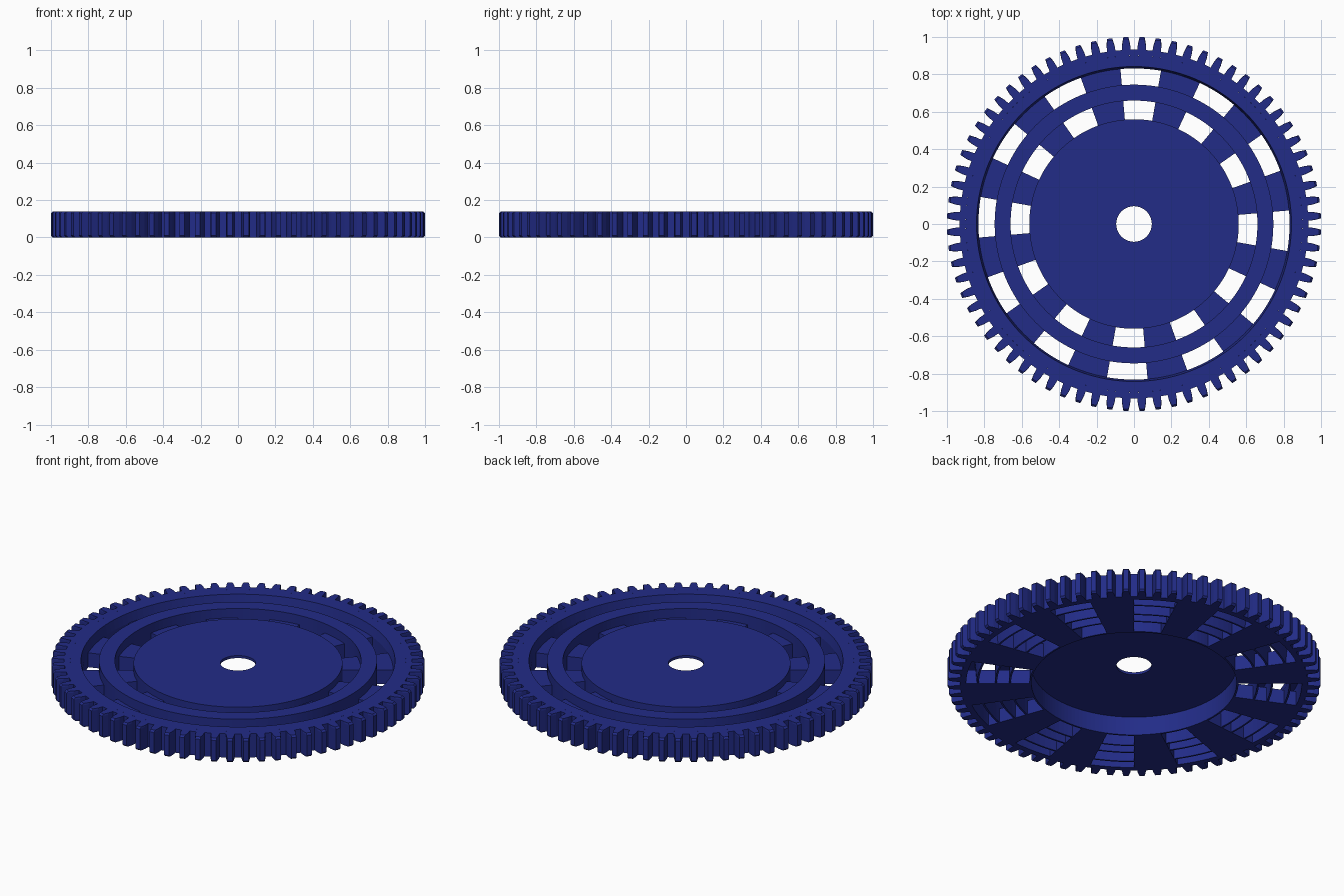
import bpy, bmesh
from math import cos, sin, radians

if "Cube" in bpy.data.objects:
    bpy.data.objects.remove(bpy.data.objects["Cube"], do_unlink=True)

# Single flat colour
blue = bpy.data.materials.new("deep_blue")
colour = (0.016, 0.025, 0.245, 1)
blue.diffuse_color = colour
blue.use_nodes = True
bsdf = blue.node_tree.nodes["Principled BSDF"]
bsdf.inputs["Base Color"].default_value = colour
bsdf.inputs["Roughness"].default_value = 0.6

THICK = 0.14       # full gear thickness
SPOKE_TOP = 0.085  # spokes sit below the ring tops
TEETH = 72
SPOKES = 12


def sweep(bm, columns, closed):
    """Join radial cross-sections, each given as (angle, [(radius, z), ...])."""
    cols = []
    for a, section in columns:
        c, s = cos(radians(a)), sin(radians(a))
        cols.append([bm.verts.new((r * c, r * s, z)) for r, z in section])
    pairs = list(zip(cols, cols[1:]))
    if closed:
        pairs.append((cols[-1], cols[0]))
    else:
        bm.faces.new(cols[0])
        bm.faces.new(cols[-1][::-1])
    for c, d in pairs:
        for i in range(len(c)):
            j = (i + 1) % len(c)
            bm.faces.new((c[i], d[i], d[j], c[j]))


def finish(name, bm):
    bmesh.ops.recalc_face_normals(bm, faces=bm.faces)
    mesh = bpy.data.meshes.new(name)
    bm.to_mesh(mesh)
    bm.free()
    mesh.materials.append(blue)
    obj = bpy.data.objects.new(name, mesh)
    bpy.context.collection.objects.link(obj)


def ring(name, section, steps=144):
    bm = bmesh.new()
    sweep(bm, [(360 * i / steps, section) for i in range(steps)], True)
    finish(name, bm)


# Toothed outer wall, tooth tips chamfered top and bottom
tooth = ((-1.4, 0.932), (-1.25, 0.965), (-0.8, 1.0), (0.8, 1.0), (1.25, 0.965), (1.4, 0.932))
pitch = 360 / TEETH
columns = []
for k in range(TEETH):
    for a, r in tooth:
        c = 0.01
        tip = r - (r - 0.932) * 0.15
        columns.append(((k + 0.5) * pitch + a, [
            (0.90, 0), (tip, 0), (r, c), (r, THICK - c), (tip, THICK), (0.90, THICK)]))
bm = bmesh.new()
sweep(bm, columns, True)
finish("toothed_rim", bm)

# Thin-walled rim top with a drafted inner skirt
ring("rim_shell", [(0.90, THICK), (0.842, THICK), (0.832, SPOKE_TOP), (0.832, 0),
                   (0.842, 0), (0.852, 0.115), (0.90, 0.115)])

# Hollow middle ring, open underneath
ring("middle_ring", [(0.66, 0), (0.66, THICK), (0.745, THICK), (0.745, 0),
                     (0.735, 0), (0.735, 0.115), (0.67, 0.115), (0.67, 0)])

# Thin hub plate with a downward skirt
ring("hub", [(0.095, 0.11), (0.095, 0.125), (0.56, 0.125), (0.56, 0),
             (0.55, 0), (0.55, 0.11)])

# Wedge spokes joining hub, middle ring and rim
bm = bmesh.new()
step = 360 / SPOKES
section = [(0.555, 0), (0.91, 0), (0.91, SPOKE_TOP), (0.555, SPOKE_TOP)]
for k in range(SPOKES):
    start = 5 + k * step
    sweep(bm, [(start + step / 2 * i / 6, section) for i in range(7)], False)
finish("spokes", bm)
